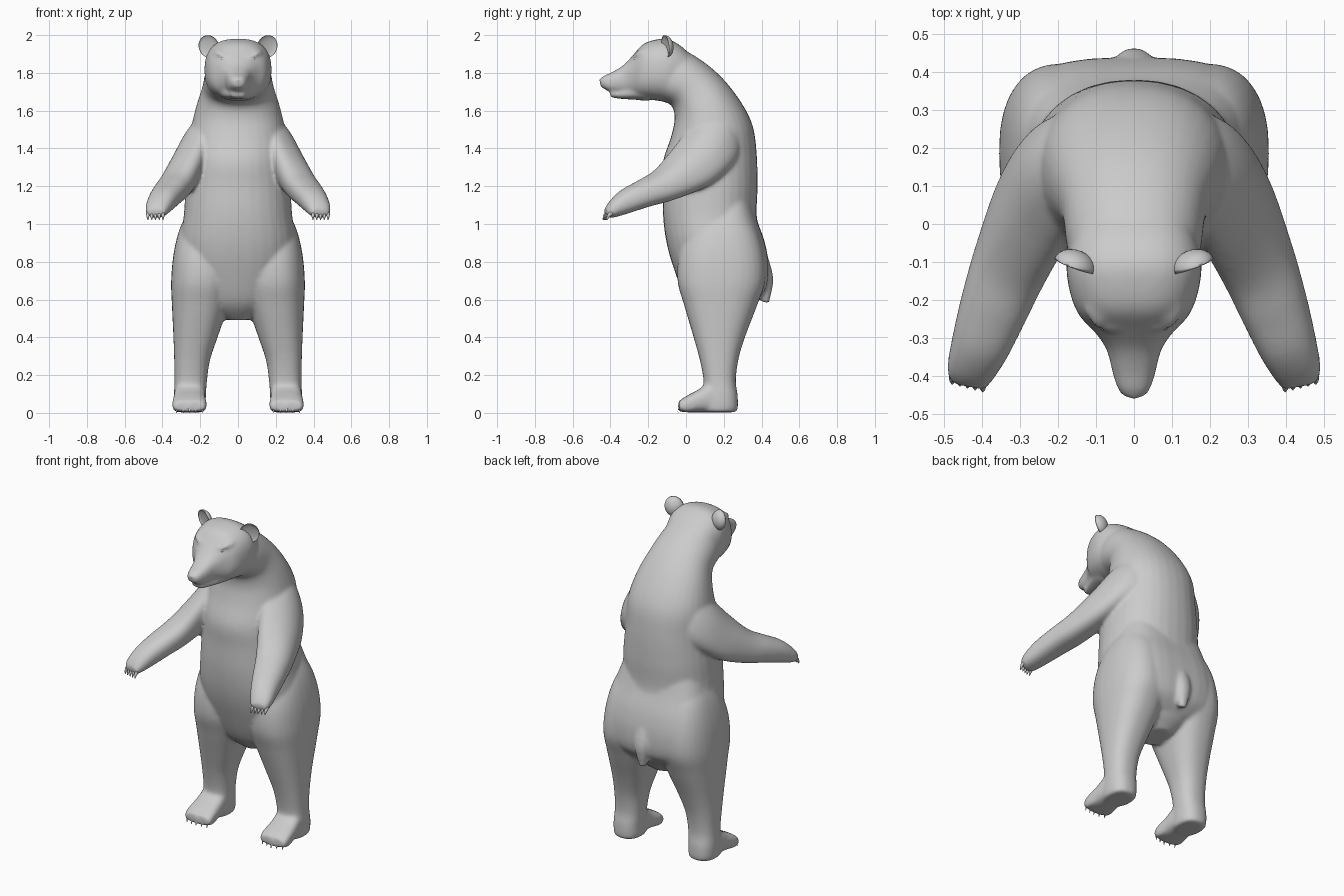
import bpy, bmesh, math
from mathutils import Vector, Matrix


def ring(cx, a, b, r, ang=0):
    """Cross-section: a, b are opposite (y, z) points, r the half width along x turned by ang."""
    a, b = Vector((cx, *a)), Vector((cx, *b))
    t = math.radians(ang)
    return [(a + b) / 2, (a - b) / 2, Vector((math.cos(t), math.sin(t), 0)) * r]


def spline(p, i, t):
    """Catmull-Rom blend between items i and i+1."""
    n = len(p) - 1
    a, b, c, d = p[max(i - 1, 0)], p[i], p[i + 1], p[min(i + 2, n)]
    return 0.5 * (2 * b + (c - a) * t + (2 * a - 5 * b + 4 * c - d) * t * t
                  + (3 * b - a - 3 * c + d) * t ** 3)


def loft(bm, rows, side=1, power=2.3, seg=32, steps=5):
    """Smooth closed skin through the cross-sections."""
    rows = [ring(*r) for r in rows]
    cols = list(zip(*rows))
    loops = []
    for k in range((len(rows) - 1) * steps + 1):
        i = min(k // steps, len(rows) - 2)
        c, u, v = (spline(col, i, k / steps - i) for col in cols)
        loop = []
        for j in range(seg):
            q = 2 * math.pi * j / seg
            s, w = (math.copysign(abs(f) ** (2 / power), f) for f in (math.cos(q), math.sin(q)))
            p = c + u * s + v * w
            loop.append(bm.verts.new((p.x * side, p.y, p.z)))
        loops.append(loop)
    for l0, l1 in zip(loops, loops[1:]):
        for j in range(seg):
            bm.faces.new((l0[j], l0[(j + 1) % seg], l1[(j + 1) % seg], l1[j]))
    bm.faces.new(loops[0])
    bm.faces.new(loops[-1])


def finish(bm, name):
    bmesh.ops.recalc_face_normals(bm, faces=bm.faces)
    for f in bm.faces:
        f.smooth = True
    me = bpy.data.meshes.new(name)
    bm.to_mesh(me)
    bm.free()
    ob = bpy.data.objects.new(name, me)
    bpy.context.collection.objects.link(ob)
    return ob


def ball(name, loc, size, rot=(0, 0, 0), cup=False):
    """Ellipsoid; cup folds its front half inward."""
    bm = bmesh.new()
    bmesh.ops.create_uvsphere(bm, u_segments=24, v_segments=16, radius=1)
    for v in bm.verts:
        if cup and v.co.y < 0:
            v.co.y *= -0.3
        v.co = Vector([a * b for a, b in zip(v.co, size)])
    m = Matrix.Translation(loc)
    for ang, ax in zip(rot, 'XYZ'):
        m = m @ Matrix.Rotation(math.radians(ang), 4, ax)
    bm.transform(m)
    return finish(bm, name)


body = bmesh.new()

# torso, back and neck (front point, back point)
loft(body, [
    (0, (.10, .49), (.28, .50), .07), (0, (.01, .58), (.36, .58), .20),
    (0, (-.06, .75), (.425, .73), .29), (0, (-.103, .90), (.415, .88), .31),
    (0, (-.122, 1.05), (.376, 1.03), .288), (0, (-.122, 1.20), (.379, 1.20), .277),
    (0, (-.122, 1.33), (.374, 1.38), .26), (0, (-.08, 1.46), (.35, 1.53), .25),
    (0, (-.06, 1.56), (.275, 1.67), .223), (0, (-.08, 1.63), (.165, 1.80), .19),
    (0, (-.16, 1.66), (.03, 1.90), .174), (0, (-.20, 1.70), (-.08, 1.94), .14)], power=2.2)
# rump filling the space between the thighs
loft(body, [
    (0, (.08, .58), (.36, .58), .20), (0, (.03, .68), (.425, .66), .29),
    (0, (.01, .80), (.437, .78), .325), (0, (.0, .92), (.418, .90), .312),
    (0, (.0, 1.03), (.376, 1.02), .285), (0, (.05, 1.14), (.34, 1.14), .24)], power=3)

# head and muzzle (top point, bottom point)
loft(body, [
    (0, (.04, 1.88), (-.03, 1.70), .14), (0, (-.03, 1.945), (-.09, 1.65), .168),
    (0, (-.10, 1.98), (-.13, 1.65), .178),
    (0, (-.17, 1.974), (-.20, 1.66), .167), (0, (-.23, 1.95), (-.25, 1.668), .144),
    (0, (-.28, 1.895), (-.29, 1.68), .102), (0, (-.33, 1.842), (-.33, 1.69), .072),
    (0, (-.39, 1.805), (-.385, 1.695), .057), (0, (-.435, 1.785), (-.425, 1.71), .044),
    (0, (-.46, 1.765), (-.45, 1.725), .026)], power=2.5)
# lower jaw
loft(body, [
    (0, (-.20, 1.74), (-.20, 1.650), .10), (0, (-.27, 1.73), (-.27, 1.658), .087),
    (0, (-.34, 1.71), (-.34, 1.662), .058), (0, (-.40, 1.70), (-.40, 1.67), .038)])
# tail
loft(body, [
    (0, (.30, .88), (.40, .90), .03), (0, (.34, .80), (.442, .80), .05),
    (0, (.37, .70), (.462, .70), .048), (0, (.395, .59), (.44, .58), .022)])

for s in (1, -1):
    # hind leg
    loft(body, [
        (.14, (.12, 1.10), (.28, 1.12), .10), (.16, (.02, .98), (.365, .99), .145),
        (.178, (-.035, .85), (.41, .85), .162), (.187, (-.045, .70), (.42, .70), .167),
        (.20, (-.01, .57), (.377, .57), .150), (.225, (.04, .40), (.312, .40), .117),
        (.243, (.073, .28), (.277, .28), .095), (.25, (.093, .17), (.264, .17), .086),
        (.255, (.088, .09), (.274, .09), .085), (.255, (.08, .03), (.274, .02), .083),
        (.255, (.09, .003), (.26, .003), .074)], s, power=2.4)
    # foot
    loft(body, [
        (.255, (.25, .07), (.25, .004), .06), (.255, (.15, .165), (.15, .003), .08),
        (.257, (.06, .120), (.06, .003), .087), (.257, (.00, .088), (.00, .003), .092),
        (.257, (-.037, .064), (-.037, .008), .082)], s, power=2.8)
    # front leg and paw
    loft(body, [
        (.06, (.17, 1.66), (.24, 1.36), .09, 50), (.14, (.125, 1.61), (.22, 1.31), .122, 52),
        (.215, (.06, 1.525), (.17, 1.26), .122, 50),
        (.275, (-.04, 1.40), (.07, 1.187), .119, 45), (.33, (-.15, 1.288), (-.08, 1.125), .102, 32),
        (.37, (-.25, 1.230), (-.20, 1.091), .09, 22), (.405, (-.34, 1.180), (-.31, 1.055), .077, 18),
        (.428, (-.40, 1.124), (-.38, 1.035), .064, 12), (.435, (-.43, 1.08), (-.42, 1.033), .048, 10)], s)
    # toes
    for k in range(5):
        x = .257 + (k - 2) * .036
        y = -.025 + .006 * abs(k - 2)
        loft(body, [(x, (y + .06, .07), (y + .06, .01), .014), (x, (y + .01, .078), (y + .01, .006), .02),
                    (x, (y - .018, .055), (y - .018, .012), .013)], s, power=2, seg=16)
    # brow ridge
    loft(body, [(.03, (-.255, 1.905), (-.268, 1.88), .014), (.075, (-.25, 1.92), (-.288, 1.888), .025),
                (.115, (-.215, 1.928), (-.243, 1.898), .014)], s, power=2, seg=16)

# merge the pieces into one soft skin
bear = finish(body, "body")
remesh = bear.modifiers.new("fuse", 'REMESH')
remesh.mode = 'VOXEL'
remesh.voxel_size = .009
remesh.use_smooth_shade = True
soft = bear.modifiers.new("soften", 'SMOOTH')
soft.factor = .5
soft.iterations = 14

# ears, eyes, nose
for s, side in ((1, "left"), (-1, "right")):
    ball(side + "_ear", (.156 * s, -.11, 1.94), (.056, .042, .06), (0, 20 * s, 22 * s), cup=True)
    ball(side + "_eye", (.078 * s, -.266, 1.873), (.016, .014, .010), (0, -15 * s, 25 * s))
ball("nose", (0, -.434, 1.75), (.030, .018, .022), (-20, 0, 0))

# claws
claws = bmesh.new()
for s in (1, -1):
    for k in range(5):
        d = k - 2
        x, y = .257 + d * .034, -.018 + .006 * abs(d)
        loft(claws, [(x, (y, .05), (y, .028), .010), (x, (y - .018, .038), (y - .02, .02), .008),
                     (x, (y - .026, .004), (y - .028, 0), .002)], s, power=2, seg=10, steps=3)
        x, y = .437 + d * .020, -.408 + .005 * d
        loft(claws, [(x, (y, 1.07), (y + .012, 1.05), .010), (x, (y - .018, 1.052), (y - .006, 1.036), .008),
                     (x, (y - .024, 1.024), (y - .02, 1.02), .002)], s, power=2, seg=10, steps=3)
finish(claws, "claws")
